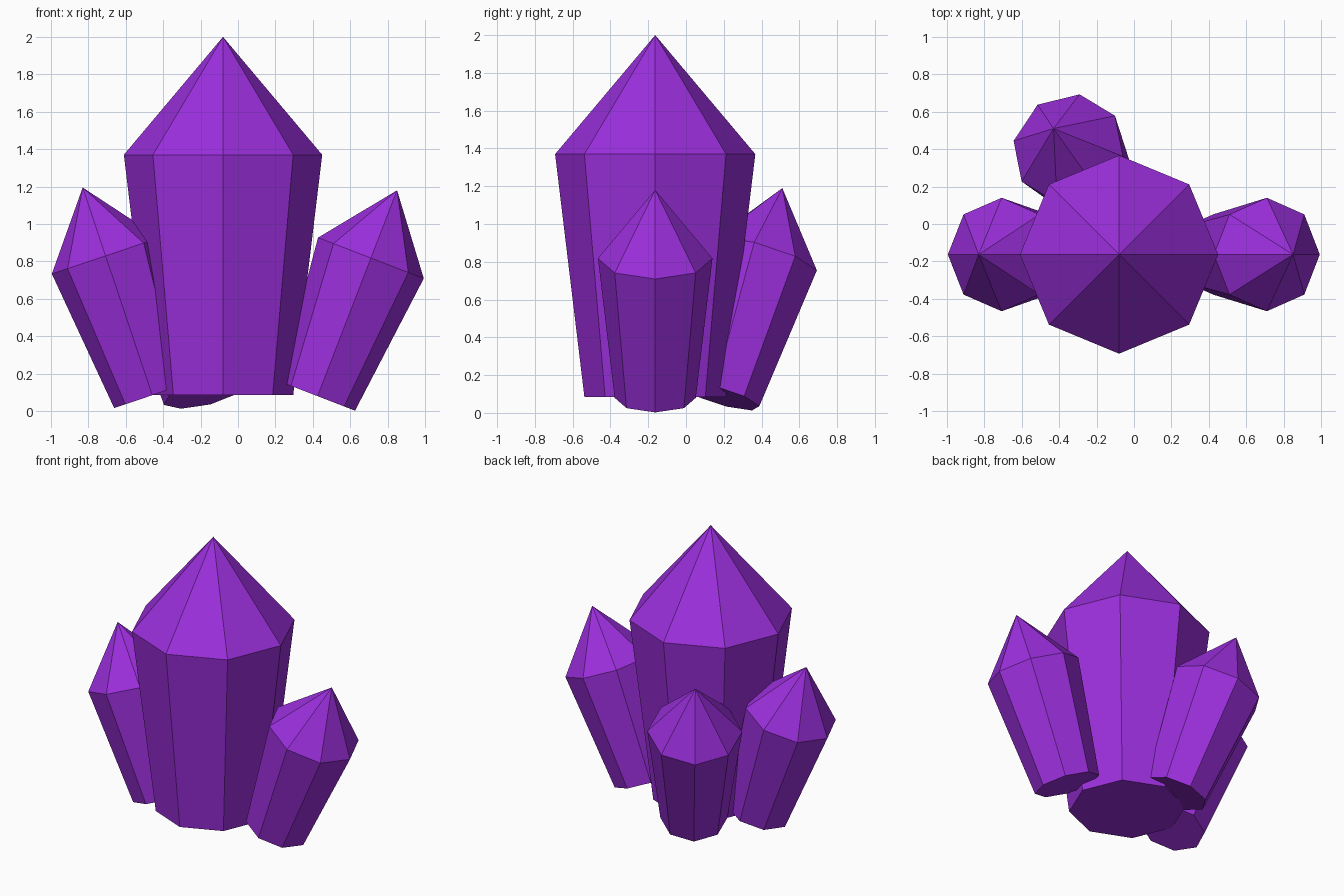
import bpy, bmesh, math
from mathutils import Vector

if "Cube" in bpy.data.objects:
    bpy.data.objects.remove(bpy.data.objects["Cube"])

SIDES = 8
SHOULDER = 0.671      # how far along the axis the tip begins

purple = bpy.data.materials.new("crystal_purple")
purple.diffuse_color = (0.33, 0.028, 0.72, 1)
purple.use_nodes = True
purple.node_tree.nodes["Principled BSDF"].inputs["Base Color"].default_value = purple.diffuse_color


def crystal(name, base, apex, r_base, r_shoulder, ref=(1, 0, 0)):
    """Flaring eight-sided prism with a pointed tip; ref aims the first corner."""
    base, apex = Vector(base), Vector(apex)
    axis = (apex - base).normalized()
    u = Vector(ref)
    u = (u - axis * u.dot(axis)).normalized()
    v = axis.cross(u)
    bm = bmesh.new()

    def ring(centre, r):
        angles = [math.tau * i / SIDES for i in range(SIDES)]
        return [bm.verts.new(centre + r * (u * math.cos(a) + v * math.sin(a)))
                for a in angles]

    low = ring(base, r_base)
    high = ring(base.lerp(apex, SHOULDER), r_shoulder)
    tip = bm.verts.new(apex)
    bm.faces.new(low[::-1])
    for i in range(SIDES):
        j = (i + 1) % SIDES
        bm.faces.new((low[i], low[j], high[j], high[i]))
        bm.faces.new((high[i], high[j], tip))
    mesh = bpy.data.meshes.new(name)
    bm.to_mesh(mesh)
    bm.free()
    mesh.materials.append(purple)
    bpy.context.collection.objects.link(bpy.data.objects.new(name, mesh))


# Tall upright crystal
crystal("main_crystal", (-0.08, -0.163, 0.085), (-0.08, -0.163, 2.0), 0.375, 0.53)

# Smaller crystals leaning outwards
crystal("left_crystal", (-0.458, -0.163, 0.085), (-0.83, -0.163, 1.195), 0.215, 0.303)
crystal("right_crystal", (0.425, -0.163, 0.08), (0.85, -0.163, 1.18), 0.215, 0.303)
crystal("back_crystal", (-0.19, 0.184, 0.087), (-0.43, 0.51, 1.19), 0.215, 0.305,
        ref=(0.30, -0.043, 0.077))
